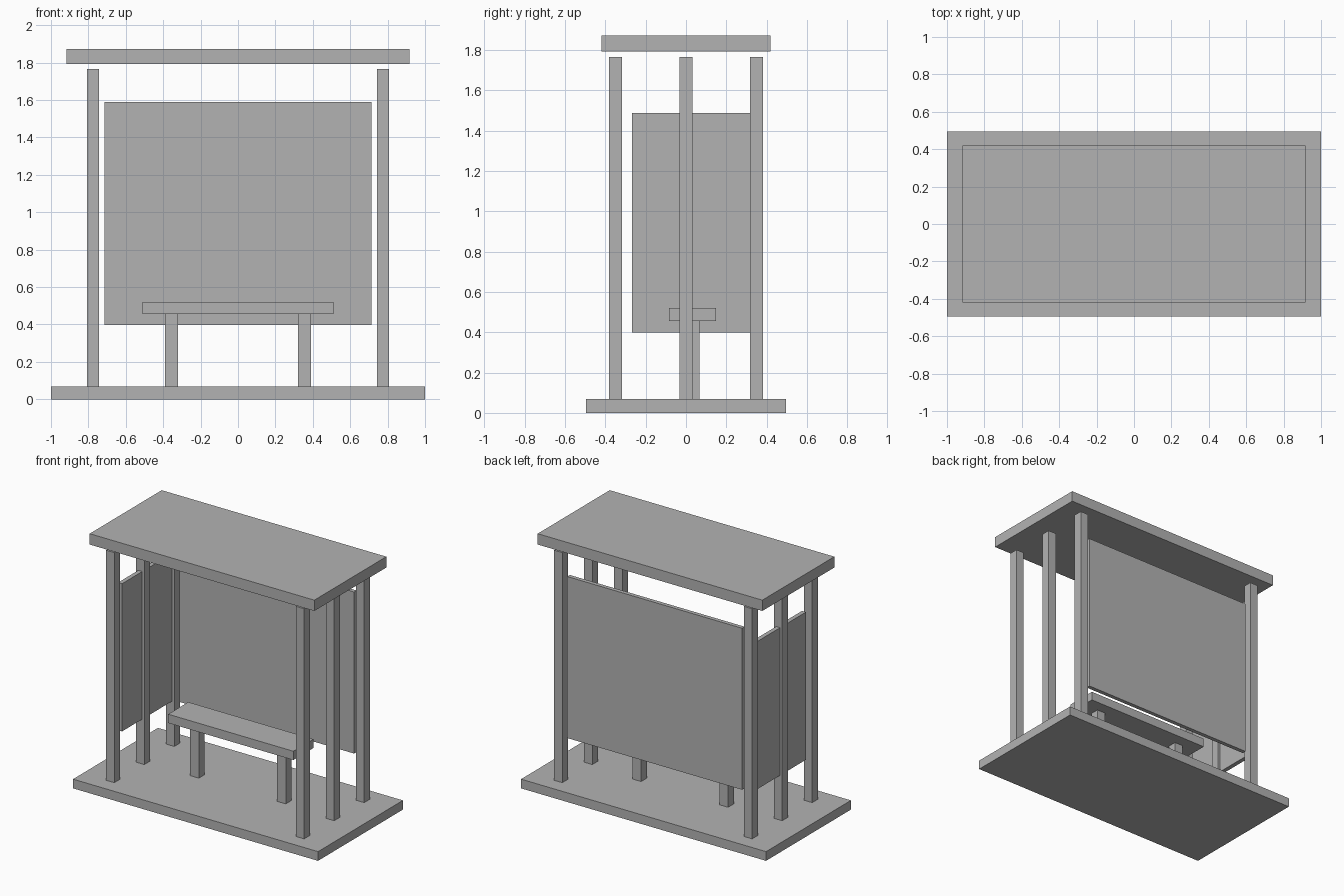
import bpy
import bmesh
from mathutils import Matrix, Vector

# Remove the default cube only
cube = bpy.data.objects.get("Cube")
if cube:
    bpy.data.objects.remove(cube, do_unlink=True)

# Single grey material
grey = bpy.data.materials.new("plain grey")
grey.use_nodes = True
colour = (0.45, 0.45, 0.45, 1.0)
grey.diffuse_color = colour
grey.node_tree.nodes["Principled BSDF"].inputs["Base Color"].default_value = colour


def box(name, x, y, z):
    """Axis-aligned box from (min, max) ranges."""
    low, high = (Vector(v) for v in zip(x, y, z))
    bm = bmesh.new()
    bmesh.ops.create_cube(bm, size=1, matrix=Matrix.Diagonal((*(high - low), 1)))
    mesh = bpy.data.meshes.new(name)
    bm.to_mesh(mesh)
    bm.free()
    mesh.materials.append(grey)
    obj = bpy.data.objects.new(name, mesh)
    obj.location = (low + high) / 2
    bpy.context.collection.objects.link(obj)
    return obj


def around(centre, half):
    return (centre - half, centre + half)


FLOOR = 0.068    # top of the base slab
POST_X = 0.775   # side post lines
POST_Y = 0.35    # front and back post lines
POST = 0.033     # half width of a post

# Base slab and floating flat roof
box("base", (-1, 1), (-0.495, 0.495), (0, FLOOR))
box("roof", (-0.917, 0.917), (-0.42, 0.42), (1.793, 1.873))

# Three posts on each side
for side, sx in (("right", -1), ("left", 1)):
    for row, y in (("front", -POST_Y), ("middle", 0), ("back", POST_Y)):
        box(f"{side}_{row}_post", around(sx * POST_X, POST), around(y, POST),
            (FLOOR, 1.766))

# Wall panels at the back and on one side
box("back_panel", (-0.714, 0.714), around(POST_Y, 0.015), (0.398, 1.59))
box("side_panel", around(-POST_X, 0.016), (-0.269, 0.325), (0.398, 1.488))

# Bench with two legs
box("bench_seat", (-0.511, 0.511), (-0.084, 0.15), (0.456, 0.521))
for side, sx in (("right", -1), ("left", 1)):
    box(f"{side}_bench_leg", around(sx * 0.355, 0.035), (0, 0.066), (FLOOR, 0.456))
